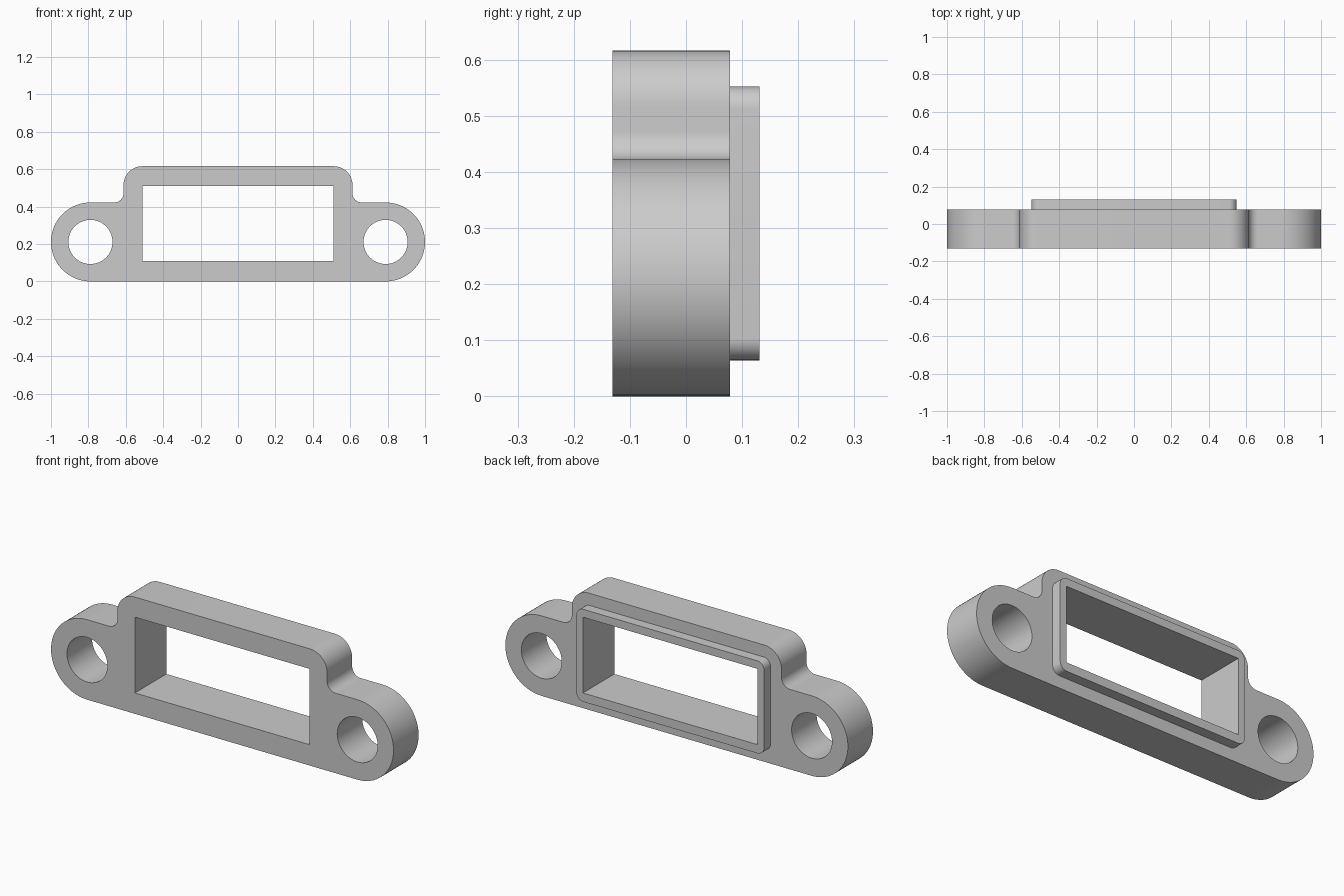
import bpy, bmesh
from math import cos, sin, radians

if "Cube" in bpy.data.objects:
    bpy.data.objects.remove(bpy.data.objects["Cube"], do_unlink=True)

grey = bpy.data.materials.new("plain grey")
grey.use_nodes = True
colour = (0.6, 0.6, 0.6, 1)
grey.diffuse_color = colour
grey.node_tree.nodes["Principled BSDF"].inputs["Base Color"].default_value = colour


def arc(cx, cz, r, start, end, steps=16):
    angles = [radians(start + (end - start) * i / steps) for i in range(steps + 1)]
    return [(cx + r * cos(a), cz + r * sin(a)) for a in angles]


def mirrored(half):
    """Close a right-hand half outline with its mirror image."""
    return half + [(-x, z) for x, z in reversed(half)]


def extruded(name, loops, y0, y1):
    """Fill an outline with holes in the XZ plane and extrude it along y."""
    bm = bmesh.new()
    edges = []
    for loop in loops:
        verts = [bm.verts.new((x, y0, z)) for x, z in loop]
        edges += [bm.edges.new((v, verts[i - 1])) for i, v in enumerate(verts)]
    bmesh.ops.triangle_fill(bm, edges=edges, use_beauty=True, normal=(0, -1, 0))
    result = bmesh.ops.extrude_face_region(bm, geom=bm.faces[:], use_keep_orig=True)
    moved = [g for g in result["geom"] if isinstance(g, bmesh.types.BMVert)]
    bmesh.ops.translate(bm, verts=moved, vec=(0, y1 - y0, 0))
    bmesh.ops.recalc_face_normals(bm, faces=bm.faces[:])
    mesh = bpy.data.meshes.new(name)
    bm.to_mesh(mesh)
    bm.free()
    mesh.materials.append(grey)
    obj = bpy.data.objects.new(name, mesh)
    bpy.context.collection.objects.link(obj)
    bpy.ops.object.select_all(action='DESELECT')
    obj.select_set(True)
    bpy.context.view_layer.objects.active = obj
    bpy.ops.object.shade_smooth_by_angle(angle=radians(30))
    return obj


# Shared dimensions
ear_x, ear_r, hole_r = 0.789, 0.211, 0.118
body_x, body_top, corner, fillet = 0.612, 0.616, 0.1, 0.05
front, step, back = -0.131, 0.078, 0.131

# Openings
window = mirrored([(0.51, 0.11), (0.51, 0.51)])
holes = [arc(side * ear_x, ear_r, hole_r, 0, 360, 64)[:-1] for side in (-1, 1)]

# Flange plate with round ears, filleted shoulders and rounded top
outline = mirrored(
    arc(ear_x, ear_r, ear_r, -90, 90, 40)
    + arc(body_x + fillet, 2 * ear_r + fillet, fillet, 270, 180)
    + arc(body_x - corner, body_top - corner, corner, 0, 90))
extruded("flange_plate", [outline, window] + holes, front, step)

# Raised rim around the window on the back
rim_x, rim_low, rim_high, rim_r = 0.548, 0.064, 0.552, 0.04
rim = mirrored(
    arc(rim_x - rim_r, rim_low + rim_r, rim_r, -90, 0, 10)
    + arc(rim_x - rim_r, rim_high - rim_r, rim_r, 0, 90, 10))
extruded("back_rim", [rim, window], step, back)
